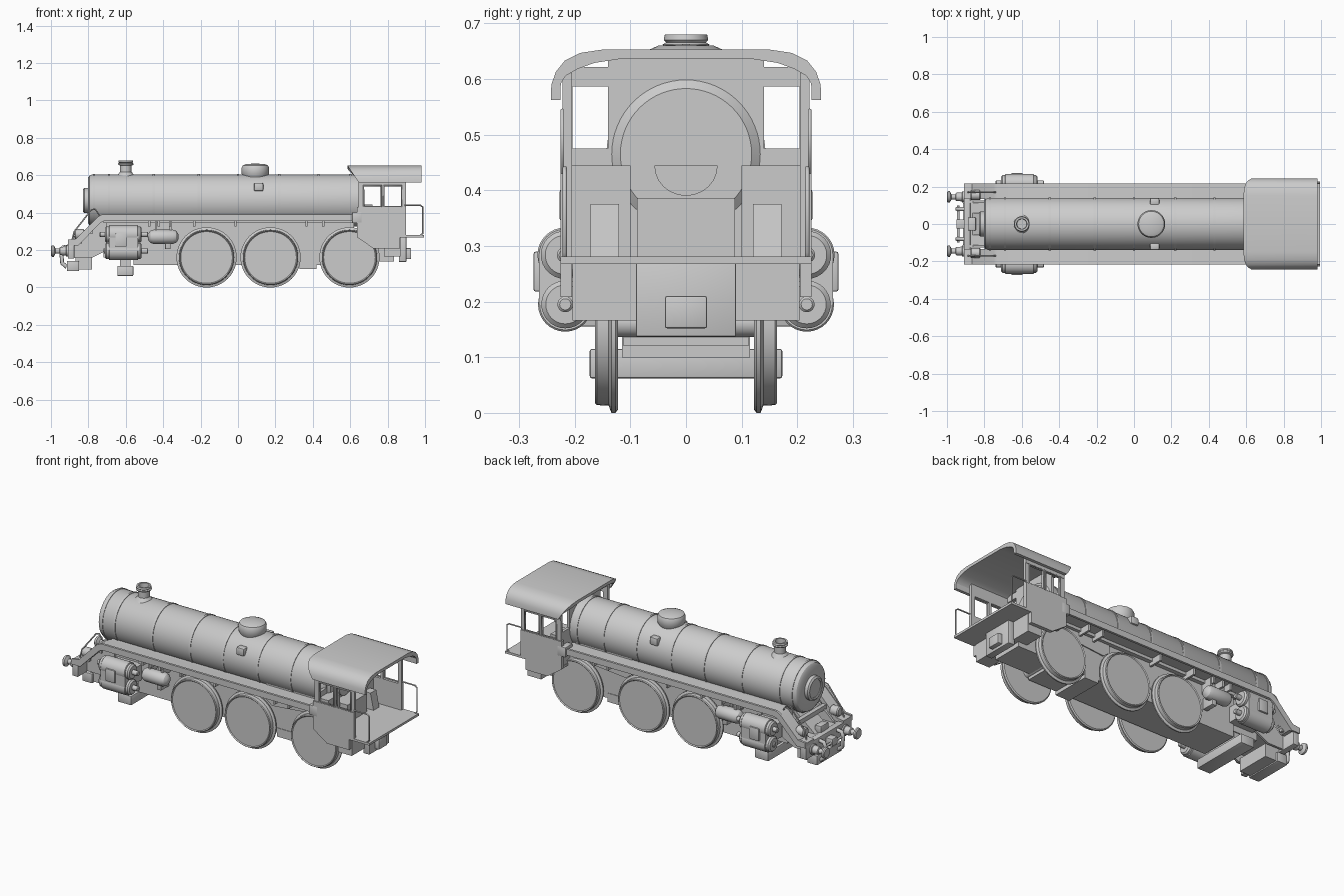
import bpy, bmesh, math
from mathutils import Vector, Matrix

if "Cube" in bpy.data.objects:
    bpy.data.objects.remove(bpy.data.objects["Cube"])

def finish(name, bm):
    bmesh.ops.remove_doubles(bm, verts=bm.verts, dist=1e-5)
    bmesh.ops.recalc_face_normals(bm, faces=bm.faces)
    me = bpy.data.meshes.new(name)
    bm.to_mesh(me)
    bm.free()
    ob = bpy.data.objects.new(name, me)
    bpy.context.collection.objects.link(ob)
    return ob

def box(name, x, y, z, bevel=0.0):
    """Box from (min, max) ranges."""
    bm = bmesh.new()
    size = [abs(r[1] - r[0]) for r in (x, y, z)]
    mid = [(r[0] + r[1]) / 2 for r in (x, y, z)]
    bmesh.ops.create_cube(bm, size=1, matrix=Matrix.Translation(mid) @ Matrix.Diagonal((*size, 1)))
    if bevel:
        bmesh.ops.bevel(bm, geom=bm.edges[:], offset=bevel, segments=2, affect='EDGES', profile=0.5)
    return finish(name, bm)

def lathe(name, profile, axis, origin, n=40):
    """Spin (radius, distance along axis) points round an axis through origin."""
    bm = bmesh.new()
    d = Vector(axis)
    u = d.orthogonal().normalized()
    w = d.cross(u)
    rings = [[bm.verts.new(Vector(origin) + d * t + (u * math.cos(a) + w * math.sin(a)) * r)
              for a in (2 * math.pi * i / n for i in range(n))] if r else
             [bm.verts.new(Vector(origin) + d * t)] for r, t in profile]
    for p, q in zip(rings, rings[1:]):
        for i in range(n):
            j = (i + 1) % n
            face = [p[i % len(p)], p[j % len(p)], q[j % len(q)], q[i % len(q)]]
            bm.faces.new(list(dict.fromkeys(face)))
    return finish(name, bm)

def cyl(name, r, t0, t1, axis, origin, c=0.004, n=32):
    """Capped cylinder with chamfered rims."""
    return lathe(name, [(0, t0), (r - c, t0), (r, t0 + c), (r, t1 - c), (r - c, t1), (0, t1)], axis, origin, n)

def prism(name, pts, y0, y1):
    """Side-view (x, z) outline extruded between y0 and y1."""
    bm = bmesh.new()
    f = bm.faces.new([bm.verts.new((x, y0, z)) for x, z in pts])
    ext = bmesh.ops.extrude_face_region(bm, geom=[f])
    bmesh.ops.translate(bm, verts=[v for v in ext['geom'] if isinstance(v, bmesh.types.BMVert)], vec=(0, y1 - y0, 0))
    if f not in bm.faces[:]:
        bm.faces.new([v for v in bm.verts if abs(v.co.y - y0) < 1e-6])
    return finish(name, bm)

def pipe(name, pts, r=0.004):
    cu = bpy.data.curves.new(name, 'CURVE')
    cu.dimensions = '3D'
    cu.bevel_depth, cu.bevel_resolution, cu.use_fill_caps = r, 2, True
    s = cu.splines.new('POLY')
    s.points.add(len(pts) - 1)
    for p, co in zip(s.points, pts):
        p.co = (*co, 1)
    ob = bpy.data.objects.new(name, cu)
    bpy.context.collection.objects.link(ob)

X, Y, Z = (1, 0, 0), (0, 1, 0), (0, 0, 1)
BC = (0, 0, 0.465)  # boiler axis

# Boiler with smokebox door and banding
lathe("boiler", [(0, -.822), (.05, -.822), (.062, -.812), (.066, -.803), (.118, -.803), (.132, -.795),
                 (.14, -.78), (.14, .655), (.118, .672), (0, .672)], X, BC, 64)
lathe("smokebox_door_ring", [(.05, -.826), (.058, -.829), (.068, -.822), (.068, -.80), (.05, -.80), (.05, -.826)], X, BC)
for x in (-.77, -.69, -.45, -.21, 0, .22, .43, .6):
    lathe("boiler_band", [(.138, x - .006), (.143, x - .006), (.143, x + .006), (.138, x + .006)], X, BC, 64)

# Chimney, dome, side feed valves
lathe("chimney", [(.05, .595), (.04, .607), (.031, .618), (.031, .652), (.04, .656), (.042, .662), (.036, .666),
                  (.04, .67), (.038, .68), (.028, .68), (.026, .65), (0, .65)], Z, (-.6, 0, 0))
lathe("dome", [(0, .57), (.055, .575), (.073, .607), (.074, .64), (.068, .652), (.05, .66), (0, .663)], Z, (.093, 0, 0))
for s in (-1, 1):
    box("feed_valve", (.085, .135), (s * .10, s * .14), (.515, .56), .008)

# Main frame, saddle and underside boxes
box("main_frame", (-.56, .60), (-.112, .112), (.12, .355))
box("rear_frame", (.58, .835), (-.09, .09), (.14, .28))
box("smokebox_saddle", (-.72, -.50), (-.105, .105), (.16, .40))
box("ashpan", (.33, .42), (-.115, .115), (.10, .15))
prism("firebox", [(.30, .27), (.62, .30), (.62, .42), (.26, .42), (.26, .30)], -.118, .118)
box("front_bogie_stretcher", (-.645, -.56), (-.173, .173), (.062, .115), .004)
box("bogie_post", (-.63, -.575), (-.10, .10), (.10, .18))
box("front_lower_step", (-.915, -.85), (-.113, .113), (.088, .143), .004)
box("front_lower_block", (-.87, -.78), (-.10, .10), (.095, .17))

# Wheels and axles
for x in (-.168, .174, .596):
    cyl("axle", .025, -.13, .13, Y, (x, 0, .161))
    for s in (-1, 1):
        lathe("driving_wheel", [(0, .122), (.155, .122), (.161, .127), (.161, .134), (.148, .139), (.147, .16),
                                (.143, .164), (.138, .159), (0, .159)], (0, s, 0), (x, 0, .161), 48)

# Running board stepping down to the buffer beam
board = [(.64, .362), (.64, .385), (-.725, .385), (-.75, .372), (-.865, .255), (-.91, .25),
         (-.91, .23), (-.855, .23), (-.735, .352), (-.715, .362)]
for s in (-1, 1):
    prism("running_board", board, s * .135, s * .208)
    edge = [(x, z + (.006 if i in range(1, 6) else -.006)) for i, (x, z) in enumerate(board)]
    prism("running_board_edge", edge, s * .203, s * .216)
    prism("front_side_frame", [(-.9, .16), (-.78, .16), (-.70, .20), (-.70, .37), (-.74, .35), (-.86, .24), (-.9, .24)],
          s * .112, s * .125)
    box("board_end_block", (.61, .662), (s * .16, s * .227), (.345, .402), .004)
    for x in (-.48, -.43, -.37, -.24, -.02, .36, .45):
        box("board_bracket", (x, x + .012), (s * .11, s * .195), (.325, .364))
box("running_board_centre", (-.72, .64), (-.136, .136), (.345, .383))
box("front_deck", (-.90, -.70), (-.113, .113), (.205, .235))
box("front_cross_bar", (-.80, -.775), (-.135, .135), (.29, .315))
prism("front_incline_panel", [(-.87, .23), (-.80, .23), (-.70, .30), (-.70, .37)], -.06, .06)

# Buffer beam, buffers, coupling, lamps, hand rails
box("buffer_beam", (-.91, -.875), (-.208, .208), (.155, .24), .003)
box("front_coupling", (-.95, -.90), (-.025, .025), (.17, .215), .006)
pipe("front_coupling_bar", [(-.94, -.10, .19), (-.94, .10, .19)], .007)
box("deck_box", (-.885, -.845), (-.035, .035), (.23, .275), .005)
for s in (-1, 1):
    lathe("buffer", [(0, -1), (.026, -1), (.031, -.995), (.031, -.985), (.014, -.976), (.014, -.955), (.022, -.952),
                     (.024, -.92), (.03, -.918), (.03, -.90), (0, -.90)], X, (0, s * .145, .195), 28)
    cyl("front_lamp", .027, -.875, -.82, X, (0, s * .155, .285), .006)
    box("lamp_stand", (-.86, -.835), (s * .145, s * .165), (.235, .27))
    pipe("front_hose", [(-.90, s * .08, .22), (-.935, s * .08, .215), (-.945, s * .08, .19), (-.94, s * .08, .13),
                        (-.915, s * .08, .11)], .011)
    pipe("front_hand_rail", [(-.74, s * .17, .385), (-.765, s * .17, .42), (-.785, s * .17, .415),
                             (-.82, s * .17, .37), (-.875, s * .17, .30), (-.89, s * .17, .24)])

# Cylinder pairs and air tanks
for s in (-1, 1):
    for z, y in ((.284, .218), (.195, .217)):
        cyl("steam_cylinder", .043, -.712, -.515, X, (0, s * y, z), .008)
        cyl("cylinder_casing", .049, -.69, -.535, X, (0, s * y, z), .003)
        cyl("piston_stub", .014, -.74 if z > .25 else -.72, -.48, X, (0, s * y, z))
    box("cylinder_block", (-.69, -.535), (s * .10, s * .264), (.195, .284))
    box("cylinder_cover", (-.655, -.595), (s * .25, s * .274), (.218, .29), .004)
    lathe("air_tank", [(0, -.483), (.018, -.48), (.032, -.469), (.038, -.452), (.038, -.348), (.032, -.331),
                       (.018, -.32), (0, -.317)], X, (0, s * .175, .271), 28)
    for x in (-.445, -.365):
        box("tank_strap", (x, x + .012), (s * .11, s * .18), (.29, .364))
    box("guide_bracket", (-.39, -.36), (s * .11, s * .185), (.205, .27), .004)

# Cab walls with openings
for s in (-1, 1):
    y0, y1 = s * .205, s * .226
    prism("cab_side_lower", [(.635, .27), (.725, .208), (.865, .208), (.865, .27), (.897, .27), (.897, .43), (.635, .43)], y0, y1)
    for a, b in ((.643, .672), (.765, .780), (.875, .897)):
        box("cab_side_post", (a, b), (y0, s * .22), (.43, .55))
    box("cab_side_header", (.643, .897), (y0, s * .222), (.545, .61))
    box("cab_front_post", (.643, .66), (s * .204, s * .22), (.47, .60))
    prism("cab_seat", [(.67, .28), (.78, .28), (.76, .375), (.67, .375)], s * .12, s * .172)
    box("cab_cabinet", (.655, .72), (s * .10, s * .205), (.28, .445))
    pipe("cab_hand_rail", [(.89, s * .218, .44), (.975, s * .218, .44), (.988, s * .218, .43), (.988, s * .218, .29),
                           (.975, s * .218, .278)])
    for x in (.672, .78):
        pipe("window_frame", [(x, s * .222, .432), (x + .094, s * .222, .432), (x + .094, s * .222, .544),
                              (x, s * .222, .544), (x, s * .222, .432)])
box("cab_front_lower", (.643, .66), (-.206, .206), (.28, .475))
box("cab_front_centre", (.643, .66), (-.14, .14), (.47, .638))
box("cab_front_header", (.643, .66), (-.206, .206), (.587, .622))
box("cab_floor", (.64, .995), (-.226, .226), (.268, .281))
box("firing_step", (.66, .76), (-.088, .088), (.28, .385))
shelf = [(0, .445)] + [(.057 * math.cos(a), .445 - .055 * math.sin(a)) for a in [math.pi * i / 12 for i in range(13)]]
door = prism("fire_door", shelf[1:], -.01, .01)
door.matrix_world = Matrix.Translation((.675, 0, 0)) @ Matrix.Rotation(math.pi / 2, 4, 'Z')

# Cab roof: arched shell whose front edge rakes forward to the top
half = [(.243, .562, .226, .562), (.242, .59, .225, .592), (.234, .613, .216, .606), (.218, .633, .195, .618),
        (.19, .647, .165, .629), (.15, .653, .12, .636)]
rows = half + [(-a, b, -c, d) for a, b, c, d in reversed(half)]
bm = bmesh.new()
rings = []
for a, b, c, d in rows:
    front = .585 + .06 * min(1, max(0, (.653 - b) / .09))
    rings.append([bm.verts.new(v) for v in ((front, a, b), (.98, a, b), (.98, c, d), (front, c, d))])
for p, q in zip(rings, rings[1:]):
    for i in range(4):
        bm.faces.new((p[i], p[(i + 1) % 4], q[(i + 1) % 4], q[i]))
bm.faces.new(rings[0])
bm.faces.new(rings[-1])
finish("cab_roof", bm)

# Rear beam and coupling
box("rear_beam", (.78, .868), (-.204, .204), (.166, .27))
box("rear_draw_box", (.86, .90), (-.09, .09), (.137, .27), .003)
box("rear_coupler", (.89, .925), (-.038, .038), (.152, .21), .004)

# Smooth the round parts, keep edges sharp
bpy.ops.object.select_all(action='DESELECT')
for ob in bpy.context.collection.objects:
    if ob.type == 'MESH':
        ob.select_set(True)
        bpy.context.view_layer.objects.active = ob
bpy.ops.object.shade_smooth_by_angle(angle=math.radians(30))
